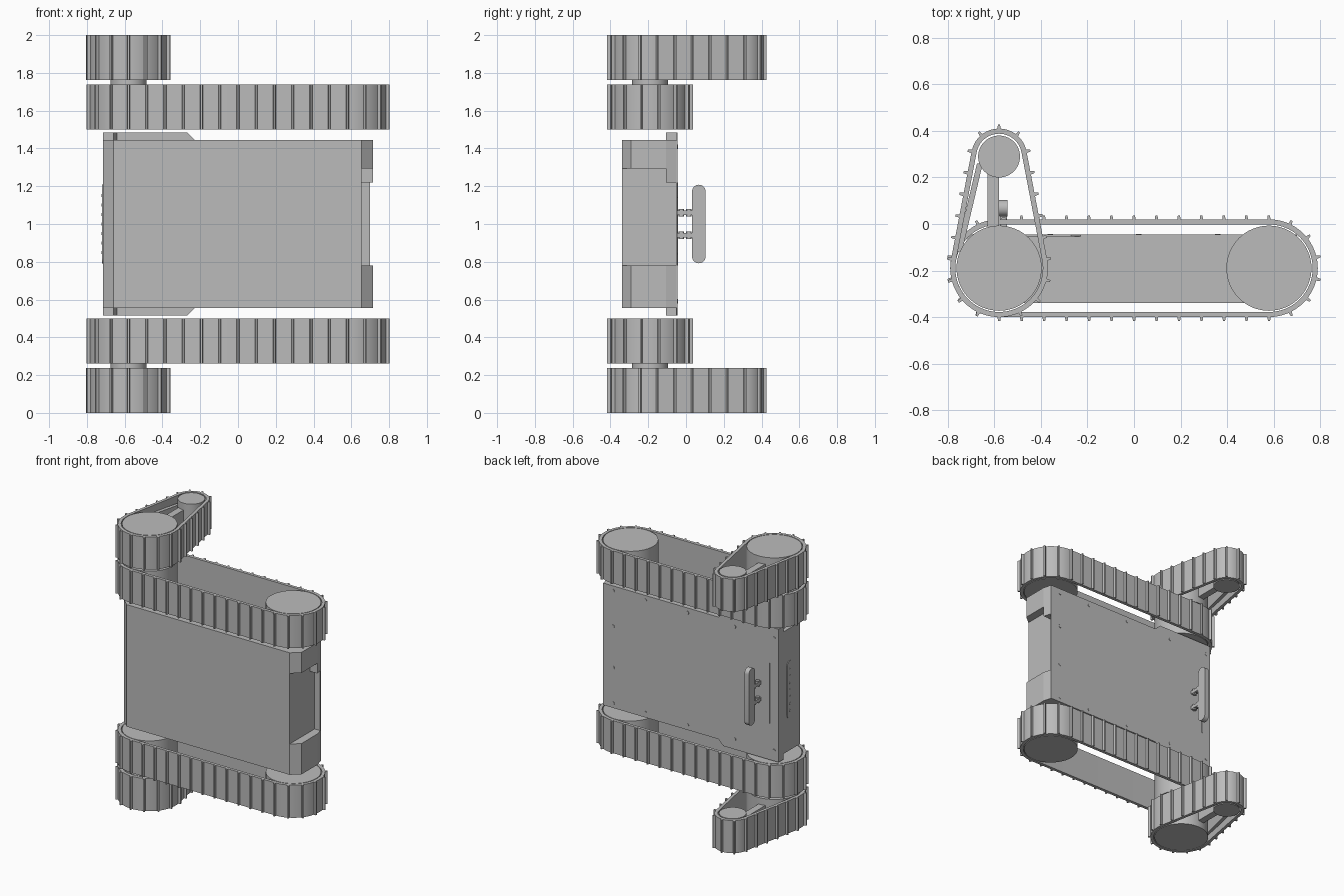
import bpy, bmesh
from math import pi, cos, sin, acos, hypot, atan2, radians
from mathutils import Vector, Matrix

cube = bpy.data.objects.get("Cube")
if cube:
    bpy.data.objects.remove(cube, do_unlink=True)

grey = bpy.data.materials.new("mid_grey")
grey.use_nodes = True
colour = (0.5, 0.5, 0.5, 1)
grey.diffuse_color = colour
grey.node_tree.nodes["Principled BSDF"].inputs["Base Color"].default_value = colour


def finish(name, bm):
    bmesh.ops.recalc_face_normals(bm, faces=bm.faces)
    mesh = bpy.data.meshes.new(name)
    bm.to_mesh(mesh)
    bm.free()
    mesh.materials.append(grey)
    ob = bpy.data.objects.new(name, mesh)
    bpy.context.collection.objects.link(ob)
    bpy.ops.object.select_all(action="DESELECT")
    ob.select_set(True)
    bpy.context.view_layer.objects.active = ob
    bpy.ops.object.shade_smooth_by_angle(angle=radians(30))
    return ob


def add_prism(bm, points, z0, z1):
    """Extrude a closed xy outline from z0 to z1."""
    face = bm.faces.new([bm.verts.new((x, y, z0)) for x, y in points])
    new = bmesh.ops.extrude_face_region(bm, geom=[face])["geom"]
    bmesh.ops.translate(bm, vec=(0, 0, z1 - z0),
                        verts=[v for v in new if isinstance(v, bmesh.types.BMVert)])


def prism(name, points, z0, z1):
    bm = bmesh.new()
    add_prism(bm, points, z0, z1)
    return finish(name, bm)


def box(name, x0, x1, y0, y1, z0, z1):
    return prism(name, [(x0, y0), (x1, y0), (x1, y1), (x0, y1)], z0, z1)


def disc(centre, r, n=64):
    return [(centre[0] + r * cos(2 * pi * i / n), centre[1] + r * sin(2 * pi * i / n))
            for i in range(n)]


def loop_path(c1, r1, c2, r2, counts):
    """Points and outward normals around two pulleys: arc, straight, arc, straight."""
    d = Vector(c2) - Vector(c1)
    axis, beta = atan2(d.y, d.x), acos((r1 - r2) / d.length)
    arcs = [(Vector(c1), r1, axis + beta, axis + 2 * pi - beta, counts[0]),
            (Vector(c2), r2, axis - beta, axis + beta, counts[2])]
    ends, out = [], []
    for c, r, a0, a1, n in arcs:
        pts = []
        for i in range(n + 1):
            a = a0 + (a1 - a0) * i / n
            normal = Vector((cos(a), sin(a)))
            pts.append((c + r * normal, normal))
        ends.append(pts)
    for pts, nxt, n in ((ends[0], ends[1], counts[1]), (ends[1], ends[0], counts[3])):
        out += pts
        p, q = pts[-1], nxt[0]
        out += [(p[0].lerp(q[0], i / n), p[1]) for i in range(1, n)]
    return out


def belt(name, c1, r1, c2, r2, z0, z1, cleats):
    """Ring of belt with raised cleats spaced along it."""
    bm = bmesh.new()
    thick, high = 0.022, 0.017
    rings = []
    for p, n in loop_path(c1, r1, c2, r2, (40, 1, 40, 1)):
        q = p - n * thick
        rings.append([bm.verts.new((v.x, v.y, z))
                      for v, z in ((p, z0), (p, z1), (q, z1), (q, z0))])
    for a, b in zip(rings, rings[1:] + rings[:1]):
        for k in range(4):
            m = (k + 1) % 4
            bm.faces.new((a[k], b[k], b[m], a[m]))
    for p, n in loop_path(c1, r1, c2, r2, cleats):
        t = Vector((-n.y, n.x))
        add_prism(bm, [p - t * 0.008 - n * 0.004, p + t * 0.008 - n * 0.004,
                       p + t * 0.005 + n * high, p - t * 0.004 + n * high], z0, z1)
    return finish(name, bm)


def rod(name, p, q, r, n=24):
    p, q = Vector(p), Vector(q)
    bm = bmesh.new()
    turn = (q - p).to_track_quat("Z", "Y").to_matrix().to_4x4()
    bmesh.ops.create_cone(bm, cap_ends=True, segments=n, radius1=r, radius2=r,
                          depth=(q - p).length,
                          matrix=Matrix.Translation((p + q) / 2) @ turn)
    return finish(name, bm)


# Pulley centres: hub shared by track and flipper, track end, flipper tip
hub, far, tip = (-0.58, -0.19), (0.58, -0.19), (-0.58, 0.29)
R, TIP_R = 0.21, 0.12

for side, s in (("upper", 1), ("lower", -1)):
    def span(a, b):
        return sorted((1 + s * a, 1 + s * b))

    # Long track
    z = span(0.5, 0.738)
    belt(side + "_track_belt", hub, R, far, R, *z, (7, 12, 7, 12))
    for label, c in (("hub", hub), ("end", far)):
        prism(f"{side}_track_{label}_wheel", disc(c, 0.183), *z)

    # Flipper
    z = span(0.762, 1.0)
    belt(side + "_flipper_belt", hub, R, tip, TIP_R, *z, (8, 5, 4, 5))
    prism(side + "_flipper_hub_wheel", disc(hub, 0.183), *z)
    prism(side + "_flipper_tip_wheel", disc(tip, 0.09), *z)
    prism(side + "_flipper_axle", disc(hub, 0.095), *span(0.73, 0.77))
    z = span(0.81, 0.95)
    box(side + "_flipper_arm", -0.63, -0.58, -0.05, 0.25, *z)
    prism(side + "_flipper_brace", [(-0.765, -0.12), (-0.74, -0.12),
                                    (-0.65, 0.26), (-0.675, 0.26)], *z)

    # Chamfered corner blocks at the far end of the chassis
    prism(side + "_corner_block", [(0.64, -0.34), (0.655, -0.34), (0.715, -0.29),
                                   (0.715, -0.105), (0.64, -0.105)],
          *span(0.295 if s > 0 else 0.22, 0.445))
    prism(side + "_corner_rear", [(0.64, -0.105), (0.715, -0.105), (0.7, -0.05),
                                  (0.64, -0.05)], *span(0.22, 0.445))

    # Thick lip of the chassis beside the hub
    prism(side + "_lip", [(-0.715, -0.105), (-0.66, -0.105), (-0.64, -0.05),
                          (-0.715, -0.05)], *span(0.44, 0.485))

# Chassis
prism("chassis", [(-0.66, -0.34), (0.655, -0.34), (0.655, -0.05), (-0.715, -0.05),
                  (-0.715, -0.29)], 0.555, 1.445)

# Back cover with side flanges
half = [(0.7, 0.445), (-0.23, 0.445), (-0.27, 0.485), (-0.715, 0.485)]
outline = [(x, 1 + z) for x, z in half] + [(x, 1 - z) for x, z in reversed(half)]
cover = prism("back_cover", outline, 0, 0.008)
cover.rotation_euler.x = pi / 2
cover.location.y = -0.045

# Cover screws
for x in (-0.68, -0.36, 0.02, 0.36, 0.62):
    for z in (0.59, 1.41):
        rod("cover_screw", (x, -0.05, z), (x, -0.042, z), 0.012, 12)
for z in (0.85, 1.15):
    rod("cover_screw", (0.62, -0.05, z), (0.62, -0.042, z), 0.012, 12)
box("cover_seam", -0.645, -0.64, -0.05, -0.043, 0.78, 1.22)


def capsule(half_len, r, n=16):
    """Rounded bar outline in a local xy plane."""
    return [(r * cos(a), r * sin(a) + (half_len - r) * (1 if i <= n else -1))
            for i in range(2 * n + 2)
            for a in [pi * (i if i <= n else i - 1) / n]]


# Vent panel on the hub end with its row of dots
vent = prism("vent_panel", capsule(0.21, 0.03), 0, 0.006)
vent.rotation_euler = (pi / 2, 0, -pi / 2)
vent.location = (-0.714, -0.17, 1)
for i in range(7):
    z = 0.85 + i * 0.05
    rod("vent_dot", (-0.715, -0.17, z), (-0.723, -0.17, z), 0.008, 12)

# Carry handle on two hinged posts
grip = prism("handle_grip", capsule(0.208, 0.036), -0.018, 0.018)
grip.rotation_euler = (pi / 2, 0, pi / 2)
grip.location = (-0.562, 0.068, 1)
for z in (0.94, 1.06):
    box("handle_post", -0.575, -0.545, -0.05, 0.04, z - 0.012, z + 0.012)
    for y in (-0.025, 0.015):
        rod("handle_pin", (-0.56, y, z - 0.02), (-0.56, y, z + 0.02), 0.014, 16)
